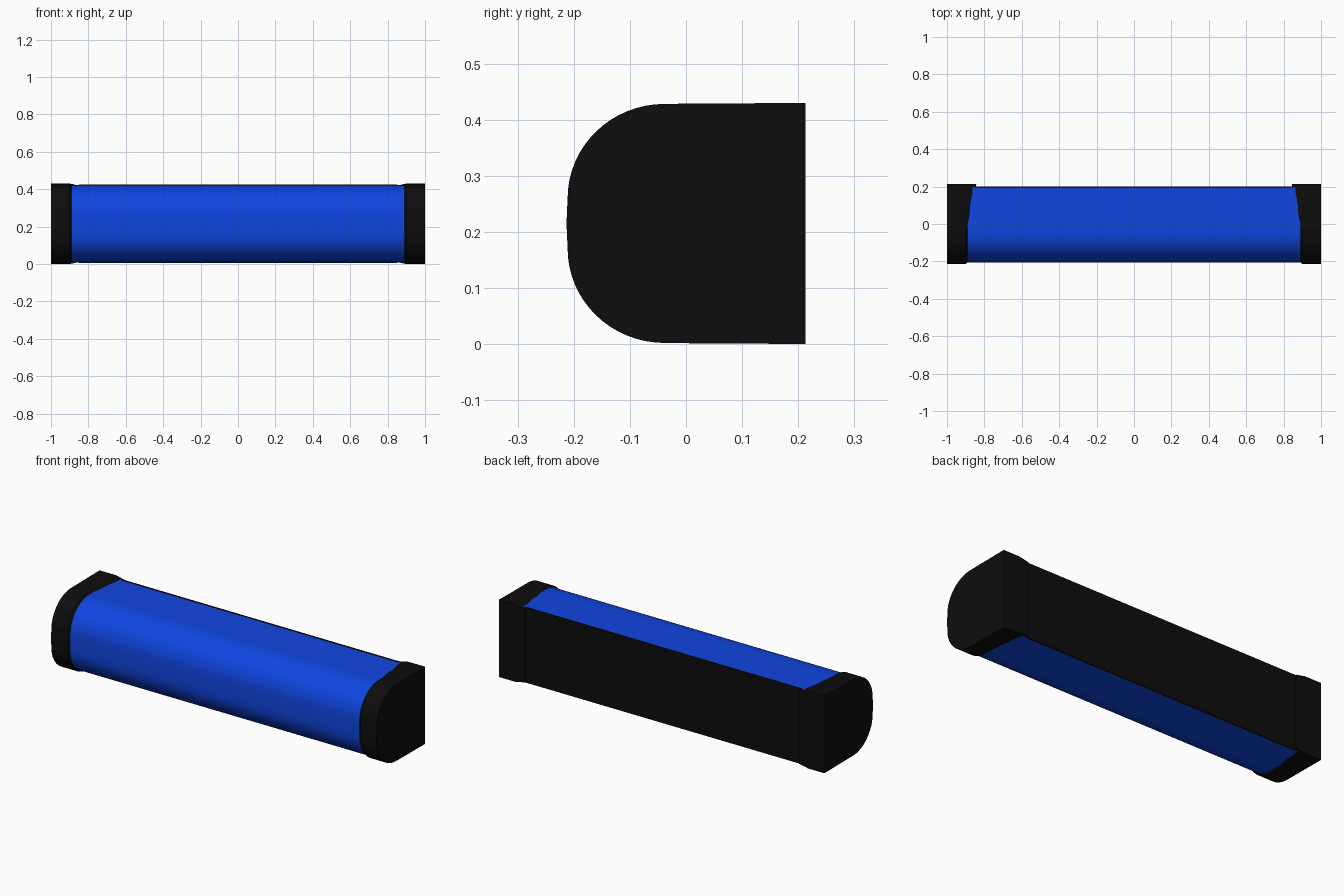
import bpy, bmesh
from math import sin, cos, pi, radians

if "Cube" in bpy.data.objects:
    bpy.data.objects.remove(bpy.data.objects["Cube"])


def material(name, rgb):
    m = bpy.data.materials.new(name)
    m.diffuse_color = (*rgb, 1)
    m.use_nodes = True
    m.node_tree.nodes["Principled BSDF"].inputs["Base Color"].default_value = m.diffuse_color
    return m


BLACK = material("black", (0.004, 0.004, 0.004))
BLUE = material("blue", (0.005, 0.06, 0.75))
MID = 0.215


def profile(inset, back):
    """D-shaped outline in (y, z): flat back, rounded front."""
    half = [(-0.213, MID)]
    for i in range(17):
        a = pi / 2 * i / 16
        half.append((-0.038 - 0.173 * cos(a), 0.26 + 0.168 * sin(a)))
    half += [(0.0, 0.4285), (0.1, 0.429), (0.213, 0.43)]
    upper = []
    for y, z in half:
        # shrink towards the middle, more at the front than the back edge
        y2 = back if y > 0.2 else y * (1 - inset / 0.213)
        upper.append((y2, MID + (z - MID) * (1 - inset / MID)))
    lower = [(y, 2 * MID - z) for y, z in upper[1:]]
    return lower[::-1] + upper


def loft(name, rings, mat):
    """Skin a list of rings of 3D points and close both ends."""
    bm = bmesh.new()
    vs = [[bm.verts.new(p) for p in r] for r in rings]
    n = len(rings[0])
    for a, b in zip(vs, vs[1:]):
        for i in range(n):
            j = (i + 1) % n
            bm.faces.new((a[i], a[j], b[j], b[i]))
    bm.faces.new(vs[0])
    bm.faces.new(vs[-1][::-1])
    bmesh.ops.recalc_face_normals(bm, faces=bm.faces)
    me = bpy.data.meshes.new(name)
    bm.to_mesh(me)
    bm.free()
    ob = bpy.data.objects.new(name, me)
    bpy.context.collection.objects.link(ob)
    me.materials.append(mat)
    bpy.ops.object.select_all(action='DESELECT')
    bpy.context.view_layer.objects.active = ob
    ob.select_set(True)
    bpy.ops.object.shade_smooth_by_angle(angle=radians(30))
    return ob


# blue rounded body shell
body = profile(0.008, 0.199)
loft("body_cover", [[(x, y, z) for y, z in body] for x in (-0.89, 0.89)], BLUE)

# end caps, with a lip that reaches further inward towards the back
outer, inner = profile(0, 0.213), profile(0.012, 0.213)


def lip_x(y):
    return 0.888 - 0.045 * max(0, min(1, (y + 0.02) / 0.233))


for side, s in (("left", -1), ("right", 1)):
    loft(side + "_end_cap", [
        [(s, y, z) for y, z in outer],
        [(s * 0.9, y, z) for y, z in outer],
        [(s * lip_x(y), y, z) for y, z in inner]], BLACK)

# flat back panel, slightly taller than the cover
panel = [(0.193, 0.006), (0.201, 0.006), (0.201, 0.424), (0.193, 0.424)]
loft("back_panel", [[(x, y, z) for y, z in panel] for x in (-0.85, 0.85)], BLACK)
